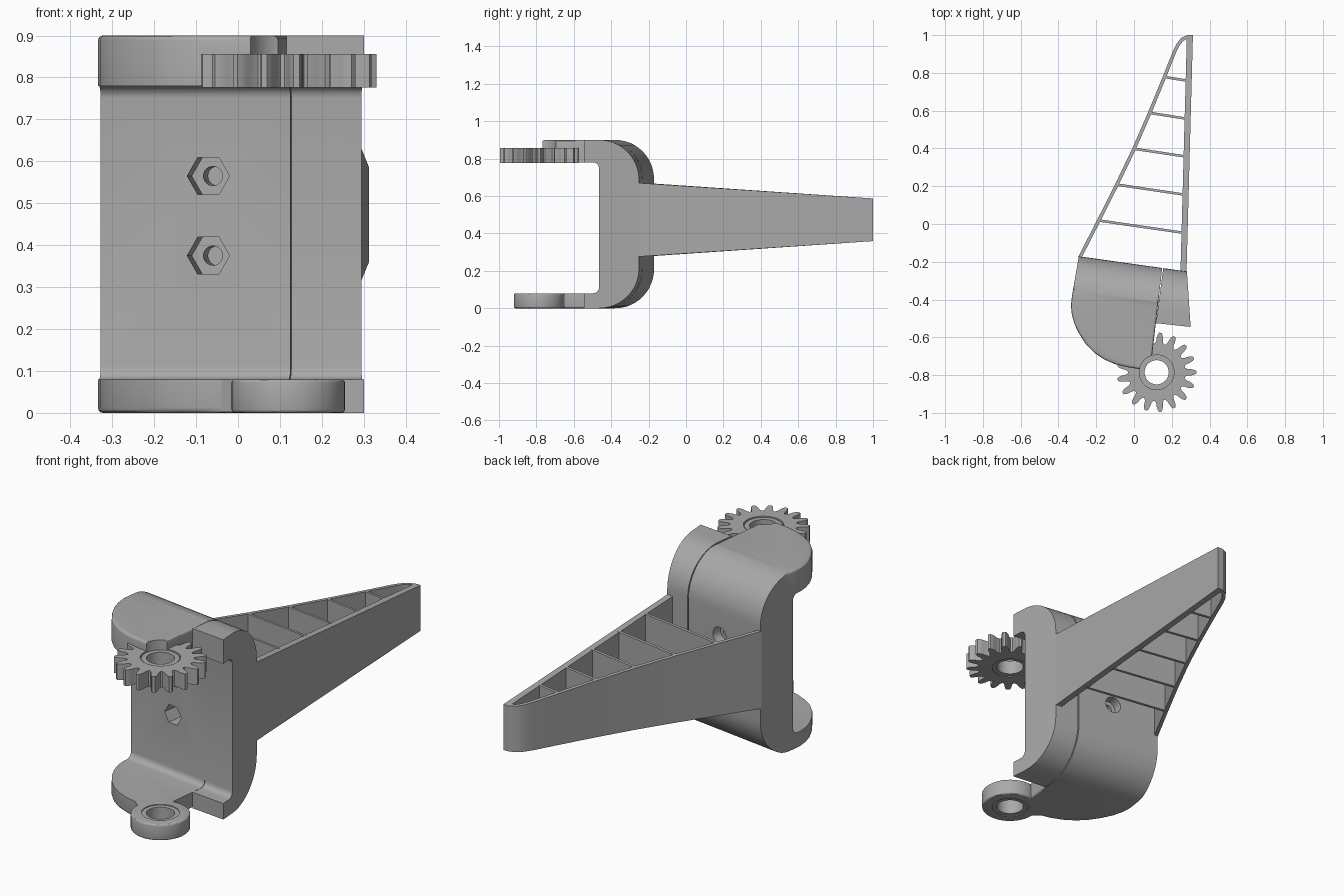
import bpy, bmesh
from math import sin, cos, pi, radians
from mathutils import Matrix, Vector

if "Cube" in bpy.data.objects:
    bpy.data.objects.remove(bpy.data.objects["Cube"], do_unlink=True)

grey = bpy.data.materials.new("plain grey")
grey.use_nodes = True
COL = (0.4, 0.4, 0.4, 1)
grey.diffuse_color = COL
grey.node_tree.nodes["Principled BSDF"].inputs["Base Color"].default_value = COL

TILT = Matrix.Translation((0, -0.212, 0)) @ Matrix.Rotation(radians(-8), 4, "Z")
HUB = (0.12, -0.785)


def arc(cx, cy, r, a0, a1, n=12):
    """Points on an arc, angles in degrees."""
    steps = [radians(a0 + (a1 - a0) * i / n) for i in range(n + 1)]
    return [(cx + r * cos(a), cy + r * sin(a)) for a in steps]


def circle(c, r, n=48):
    return arc(c[0], c[1], r, 0, 360, n)[:-1]


def prism(name, pts, z0, z1, matrix=Matrix(), bevel=0.0):
    """Extrude a flat outline from z0 to z1, then place it."""
    bm = bmesh.new()
    low = bm.faces.new([bm.verts.new((x, y, z0)) for x, y in pts])
    top = bmesh.ops.extrude_face_region(bm, geom=[low])["geom"]
    bmesh.ops.translate(bm, vec=(0, 0, z1 - z0),
                        verts=[g for g in top if isinstance(g, bmesh.types.BMVert)])
    bmesh.ops.recalc_face_normals(bm, faces=bm.faces)
    if bevel:
        rims = [e for e in bm.edges if abs(e.verts[0].co.z - e.verts[1].co.z) < 1e-5]
        bmesh.ops.bevel(bm, geom=rims, offset=bevel, segments=3, profile=0.5, affect="EDGES")
    bm.transform(matrix)
    mesh = bpy.data.meshes.new(name)
    bm.to_mesh(mesh)
    bm.free()
    ob = bpy.data.objects.new(name, mesh)
    bpy.context.collection.objects.link(ob)
    mesh.materials.append(grey)
    return ob


def boolean(ob, other, op):
    """Apply a boolean and drop the helper."""
    mod = ob.modifiers.new("cut", "BOOLEAN")
    mod.operation, mod.solver, mod.object = op, "EXACT", other
    bpy.context.view_layer.objects.active = ob
    bpy.ops.object.modifier_apply(modifier=mod.name)
    bpy.data.objects.remove(other, do_unlink=True)


def c_section(name):
    """C-shaped section swept along the tilted wall."""
    pts = ([(-0.8, 0)] + arc(-0.21, 0.21, 0.21, -90, 0) + arc(-0.21, 0.69, 0.21, 0, 90)
           + [(-0.8, 0.9), (-0.8, 0.78)] + arc(-0.24, 0.75, 0.03, 90, 0, 5)
           + arc(-0.24, 0.11, 0.03, 0, -90, 5) + [(-0.8, 0.08)])
    # outline (y, z) swept along x
    axes = Matrix(((0, 0, 1, 0), (1, 0, 0, 0), (0, 1, 0, 0), (0, 0, 0, 1)))
    return prism(name, pts, -0.8, 0.8, TILT @ axes)


# Main bracket with its rounded flanges
bracket = c_section("bracket")
main_plan = [(0.165, -0.1), (0.094, -0.71), (0.11, -0.79), (0.03, -0.768),
             (-0.04, -0.757), (-0.1, -0.742), (-0.16, -0.716), (-0.21, -0.682),
             (-0.255, -0.635), (-0.29, -0.582), (-0.315, -0.53), (-0.329, -0.48),
             (-0.334, -0.43), (-0.328, -0.38), (-0.28, -0.1)]
boolean(bracket, prism("plan", main_plan, 0, 0.9, bevel=0.012), "INTERSECT")

# Pivot boss and gear
boss = prism("boss", circle(HUB, 0.135), 0, 0.08, bevel=0.008)
boolean(bracket, boss, "UNION")
neck = prism("neck", [(-0.06, -0.74), (0.0, -0.79), (0.1, -0.82), (0.1, -0.7)], 0.002, 0.08)
boolean(bracket, neck, "UNION")

TEETH = 17
pitch = 2 * pi / TEETH
flank = [(0.152, -0.42), (0.165, -0.29), (0.185, -0.24), (0.2, -0.17), (0.21, -0.09)]
tooth = flank + [(r, -a) for r, a in reversed(flank)]
gear_pts = [(HUB[0] + r * cos((i + a) * pitch), HUB[1] + r * sin((i + a) * pitch))
            for i in range(TEETH) for r, a in tooth]
boolean(bracket, prism("gear", gear_pts, 0.776, 0.856), "UNION")
boolean(bracket, prism("clearance", circle(HUB, 0.092), 0.845, 1), "DIFFERENCE")
boolean(bracket, prism("bore", circle(HUB, 0.086), -0.1, 1), "DIFFERENCE")

# Bushings in both pivots
for name, z0, z1 in (("lower_bushing", 0.004, 0.076), ("upper_bushing", 0.78, 0.852)):
    bush = prism(name, circle(HUB, 0.087), z0, z1)
    boolean(bush, prism("bore", circle(HUB, 0.064), -0.1, 1), "DIFFERENCE")

# Side section beyond the seam, with shorter flanges
side = c_section("side_section")
side_plan = [(0.173, -0.1), (0.116, -0.525), (0.3, -0.545), (0.27, -0.1)]
boolean(side, prism("plan", side_plan, -0.1, 1), "INTERSECT")

# Bolt holes: hex pocket in front, shaft, round pocket at the back
for z in (0.375, 0.565):
    place = TILT @ Matrix.Translation((-0.042, 0, z)) @ Matrix.Rotation(pi / 2, 4, "X")
    for n, r, d0, d1 in ((6, 0.051, 0.13, 0.3), (24, 0.023, -0.1, 0.3), (24, 0.042, -0.1, 0.05)):
        boolean(bracket, prism("hole", circle((0, 0), r, n), d0, d1, place), "DIFFERENCE")


# Tapering arm made of two rails and slanted ribs
def arm_part(name, pts):
    ob = prism(name, pts, -1, 1)
    for v in ob.data.vertices:
        half = 0.197 - 0.083 * max(0, v.co.y + 0.22) / 1.22
        v.co.z = 0.473 + v.co.z * half
    return ob


arm_part("thick_rail", [(0.246, -0.25), (0.278, -0.255), (0.312, 1), (0.28, 1)])
outer = [(-0.296, -0.175), (-0.196, 0.02), (-0.1, 0.21), (-0.009, 0.4), (0.074, 0.59),
         (0.152, 0.78), (0.208, 0.92), (0.226, 0.955), (0.25, 0.985), (0.282, 1)]
inner = [(x + 0.017, y - 0.007) for x, y in outer[:-2]] + [(0.262, 0.97), (0.283, 0.98)]
arm_part("thin_rail", outer + inner[::-1])
for i, drop in enumerate((0.066, 0.054, 0.042, 0.032, 0.021)):
    x, y = outer[i + 1]
    x1, y1 = 0.262 + 0.005 * i, y - drop
    arm_part(f"rib_{i + 1}", [(x + 0.005, y + 0.006), (x, y - 0.007),
                              (x1, y1 - 0.007), (x1, y1 + 0.006)])

# Smooth round surfaces, sharp edges kept
bpy.ops.object.select_all(action="DESELECT")
for ob in bpy.context.scene.objects:
    if ob.type == "MESH":
        ob.select_set(True)
        bpy.context.view_layer.objects.active = ob
bpy.ops.object.shade_smooth_by_angle(angle=radians(30))
